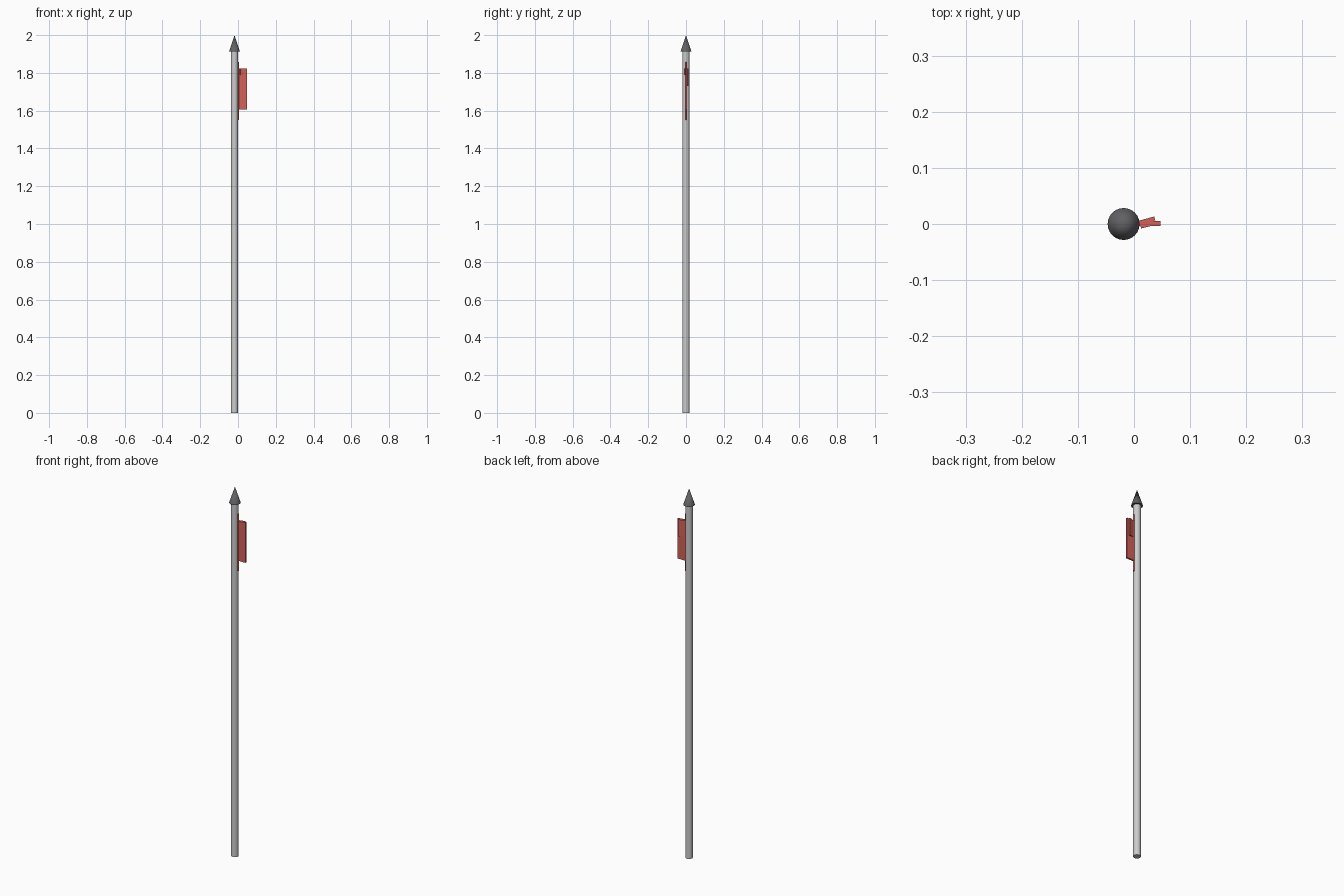
import bpy
from math import atan2, hypot

if "Cube" in bpy.data.objects:
    bpy.data.objects.remove(bpy.data.objects["Cube"])

POLE_X = -0.0185


def material(name, color):
    m = bpy.data.materials.new(name)
    m.diffuse_color = color
    m.use_nodes = True
    m.node_tree.nodes["Principled BSDF"].inputs["Base Color"].default_value = m.diffuse_color
    return m


red = material("red_cloth", (0.65, 0.12, 0.1, 1))
dark = material("dark_metal", (0.12, 0.12, 0.13, 1))


def round_part(name, x, r1, r2, z0, z1, sides, mat=None):
    bpy.ops.mesh.primitive_cone_add(vertices=sides, radius1=r1, radius2=r2,
                                    depth=z1 - z0, location=(x, 0, (z0 + z1) / 2))
    ob = bpy.context.object
    ob.name = name
    if mat:
        ob.data.materials.append(mat)
    bpy.ops.object.shade_smooth_by_angle()
    return ob


def cloth_panel(name, start, end, thick, z0, z1):
    # upright slab running from start to end in plan
    (ax, ay), (bx, by) = start, end
    bpy.ops.mesh.primitive_cube_add(
        size=1, location=((ax + bx) / 2, (ay + by) / 2, (z0 + z1) / 2),
        rotation=(0, 0, atan2(by - ay, bx - ax)))
    ob = bpy.context.object
    ob.name = name
    ob.scale = (hypot(bx - ax, by - ay), thick, z1 - z0)
    ob.data.materials.append(red)


# Pole and pointed tip
round_part("pole", POLE_X, 0.0185, 0.0185, 0, 1.913, 24)
round_part("pole_tip", POLE_X, 0.0285, 0, 1.913, 2.0, 24, dark)

# Hoist cord along the pole
round_part("hoist_cord", 0.001, 0.005, 0.005, 1.55, 1.857, 12, red)

# Furled flag: main panel and two short folds
cloth_panel("flag_panel", (0.0, 0.001), (0.047, 0.001), 0.009, 1.605, 1.822)
cloth_panel("back_fold", (0.004, 0.001), (0.037, 0.010), 0.007, 1.73, 1.822)
cloth_panel("front_fold", (0.012, -0.005), (0.036, 0.001), 0.006, 1.79, 1.822)
